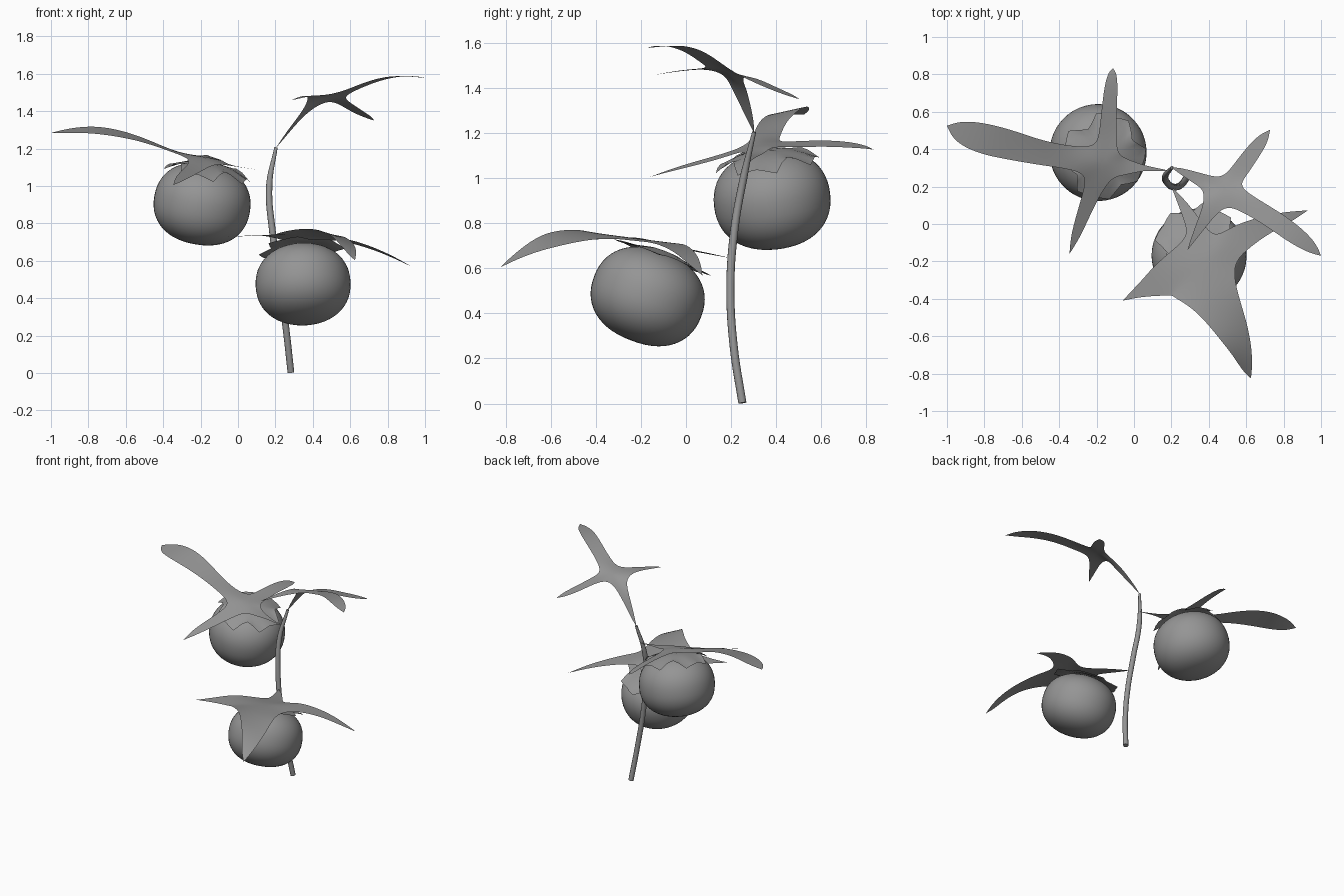
import bpy
from math import sin, cos, pi, copysign
from mathutils import Vector

# dark grey shared by every part
grey = bpy.data.materials.new("dark_grey")
grey.diffuse_color = (0.3, 0.3, 0.3, 1)


def add_mesh(name, verts, faces):
    me = bpy.data.meshes.new(name)
    me.from_pydata([tuple(v) for v in verts], [], faces)
    me.materials.append(grey)
    for p in me.polygons:
        p.use_smooth = True
    ob = bpy.data.objects.new(name, me)
    bpy.context.collection.objects.link(ob)
    return ob


def leaf(name, centre, valleys, arms):
    """Arms run counter-clockwise; valley i lies between arm i and arm i+1.
    Arm rows are (x, y, z, half width, side roll); the last row is the tip."""
    n = len(arms)
    verts = [Vector(centre)] + [Vector(v) for v in valleys]
    faces, tips = [], []
    for i, arm in enumerate(arms):
        row = (1 + (i - 1) % n, 0, 1 + i)          # right, spine, left
        pts = [Vector(centre)] + [Vector(a[:3]) for a in arm]
        for k in range(1, len(arm)):
            d = pts[k + 1] - pts[k - 1]
            side = Vector((-d.y, d.x, 0)).normalized()
            side.z = arm[k - 1][4] if len(arm[k - 1]) > 4 else 0
            w = arm[k - 1][3]
            s = len(verts)
            verts += [pts[k] - side * w, pts[k], pts[k] + side * w]
            new = (s, s + 1, s + 2)
            faces += [(row[0], new[0], new[1], row[1]),
                      (row[1], new[1], new[2], row[2])]
            row = new
        t = len(verts)
        tips.append(t)
        verts.append(pts[-1])
        faces += [(row[0], t, row[1]), (row[1], t, row[2])]
    ob = add_mesh(name, verts, faces)
    crease = ob.data.attributes.new("crease_vert", 'FLOAT', 'POINT')
    for t in tips:
        crease.data[t].value = 1.0
    sub = ob.modifiers.new("smooth", 'SUBSURF')
    sub.levels = sub.render_levels = 3


def body(theta, phi, r, h):
    """Point on the squashed fruit surface."""
    c = cos(theta)
    z = copysign(abs(c) ** 0.9, c) * h
    q = max(sin(theta), 0) ** 0.86 * r
    return Vector((q * cos(phi), q * sin(phi), z))


def fruit(name, loc, axis, r, h, turn, flat):
    rot = Vector((0, 0, 1)).rotation_difference(Vector(axis))
    loc = Vector(loc)

    def place(p):
        return loc + rot @ p
    # round flesh
    nu, nv = 48, 28
    verts = [place(body(pi * j / nv, 2 * pi * i / nu, r, h))
             for j in range(1, nv) for i in range(nu)]
    faces = [(j * nu + i, (j + 1) * nu + i, (j + 1) * nu + (i + 1) % nu,
              j * nu + (i + 1) % nu) for j in range(nv - 2) for i in range(nu)]
    top, bot = len(verts), len(verts) + 1
    verts += [place(Vector((0, 0, h))), place(Vector((0, 0, -h)))]
    last = (nv - 2) * nu
    for i in range(nu):
        k = (i + 1) % nu
        faces += [(top, i, k), (bot, last + k, last + i)]
    add_mesh(name, verts, faces)
    # ragged four-lobed calyx on top, draped or flattened
    lobe = [0.72, 0.86, 1.12, 1.03, 0.98, 1.05, 1.14, 0.84]
    m, rings = 4 * len(lobe), 6
    verts, faces = [place(Vector((0, 0, h + 0.008)))], []
    for j in range(1, rings + 1):
        f = j / rings
        for i in range(m):
            p = body(lobe[i % len(lobe)] * 0.92 * f, turn + 2 * pi * i / m, r, h)
            p *= 1.03
            p.z += 0.006 + 0.025 * f ** 4
            p.z += flat * f * (0.19 - p.z)
            verts.append(place(p))
    for i in range(m):
        k = (i + 1) % m
        faces.append((0, 1 + i, 1 + k))
        for j in range(rings - 1):
            a, b = 1 + j * m, 1 + (j + 1) * m
            faces.append((a + i, b + i, b + k, a + k))
    add_mesh(name + "_calyx", verts, faces)


# stem
cu = bpy.data.curves.new("stem", 'CURVE')
cu.dimensions = '3D'
cu.bevel_depth = 0.018
cu.bevel_resolution = 4
cu.use_fill_caps = True
cu.materials.append(grey)
path = [(0.283, 0.25, 0.003, 1), (0.255, 0.212, 0.25, 1), (0.22, 0.197, 0.5, 1),
        (0.185, 0.212, 0.75, 1), (0.167, 0.255, 1.0, 0.95), (0.203, 0.302, 1.205, 0.5)]
sp = cu.splines.new('BEZIER')
sp.bezier_points.add(len(path) - 1)
for bp, p in zip(sp.bezier_points, path):
    bp.co, bp.radius = p[:3], p[3]
    bp.handle_left_type = bp.handle_right_type = 'AUTO'
bpy.context.collection.objects.link(bpy.data.objects.new("stem", cu))

# fruits
fruit("upper_fruit", (-0.192, 0.382, 0.903), (0.17, -0.12, 1), 0.259, 0.216, 0.55, 0.15)
fruit("lower_fruit", (0.348, -0.17, 0.475), (-0.04, 0.38, 1), 0.254, 0.208, 0.3, 0.9)

# leaf over the upper fruit
leaf("upper_fruit_leaf", (-0.17, 0.33, 1.155),
     [(-0.09, 0.375, 1.14), (-0.205, 0.41, 1.16), (-0.255, 0.265, 1.145), (-0.12, 0.25, 1.12)],
     [[(-0.05, 0.305, 1.11, 0.045), (0.05, 0.30, 1.095, 0.014), (0.12, 0.292, 1.085, 0.008),
       (0.19, 0.285, 1.075, 0)],
      [(-0.14, 0.48, 1.15, 0.045, 0.3), (-0.132, 0.62, 1.155, 0.04, 0.35),
       (-0.122, 0.74, 1.147, 0.035, 0.35), (-0.115, 0.81, 1.135, 0.022, 0.2),
       (-0.112, 0.832, 1.125, 0)],
      [(-0.34, 0.355, 1.18, 0.06), (-0.5, 0.38, 1.245, 0.065, -0.1),
       (-0.65, 0.42, 1.285, 0.078, -0.2), (-0.8, 0.455, 1.305, 0.085, -0.22),
       (-0.94, 0.495, 1.293, 0.062, -0.2), (-1.0, 0.525, 1.283, 0)],
      [(-0.225, 0.17, 1.10, 0.045, -0.3), (-0.275, 0.04, 1.065, 0.034, -0.35),
       (-0.315, -0.07, 1.035, 0.024, -0.3), (-0.345, -0.16, 1.005, 0)]])

# leaf over the lower fruit
leaf("lower_fruit_leaf", (0.38, -0.2, 0.735),
     [(0.43, -0.08, 0.705), (0.285, -0.08, 0.70), (0.2, -0.385, 0.745), (0.525, -0.22, 0.72)],
     [[(0.56, -0.075, 0.715, 0.075), (0.70, -0.005, 0.675, 0.05), (0.82, 0.035, 0.625, 0.032),
       (0.93, 0.073, 0.568, 0)],
      [(0.32, 0.0, 0.685, 0.042), (0.265, 0.1, 0.665, 0.026), (0.20, 0.2, 0.645, 0)],
      [(0.17, -0.29, 0.74, 0.10), (0.07, -0.34, 0.735, 0.05), (0.0, -0.375, 0.73, 0.022),
       (-0.06, -0.41, 0.728, 0)],
      [(0.44, -0.41, 0.757, 0.12, -0.15), (0.53, -0.57, 0.738, 0.085, -0.35),
       (0.582, -0.69, 0.69, 0.052, -0.35), (0.607, -0.78, 0.635, 0.026, -0.2),
       (0.625, -0.825, 0.603, 0)]])

# leaf at the stem tip
leaf("top_leaf", (0.48, 0.18, 1.48),
     [(0.56, 0.205, 1.475), (0.47, 0.24, 1.455), (0.375, 0.175, 1.46), (0.50, 0.10, 1.49)],
     [[(0.61, 0.105, 1.515, 0.05), (0.73, 0.035, 1.565, 0.05), (0.85, -0.05, 1.59, 0.052),
       (0.95, -0.125, 1.585, 0.035), (1.0, -0.17, 1.577, 0)],
      [(0.565, 0.285, 1.445, 0.045), (0.625, 0.37, 1.405, 0.042), (0.69, 0.455, 1.37, 0.033),
       (0.727, 0.503, 1.35, 0)],
      [(0.36, 0.235, 1.40, 0.036), (0.28, 0.27, 1.305, 0.022), (0.235, 0.29, 1.245, 0.012),
       (0.20, 0.302, 1.2, 0)],
      [(0.405, 0.075, 1.485, 0.04), (0.35, -0.02, 1.478, 0.025), (0.285, -0.14, 1.458, 0)]])
